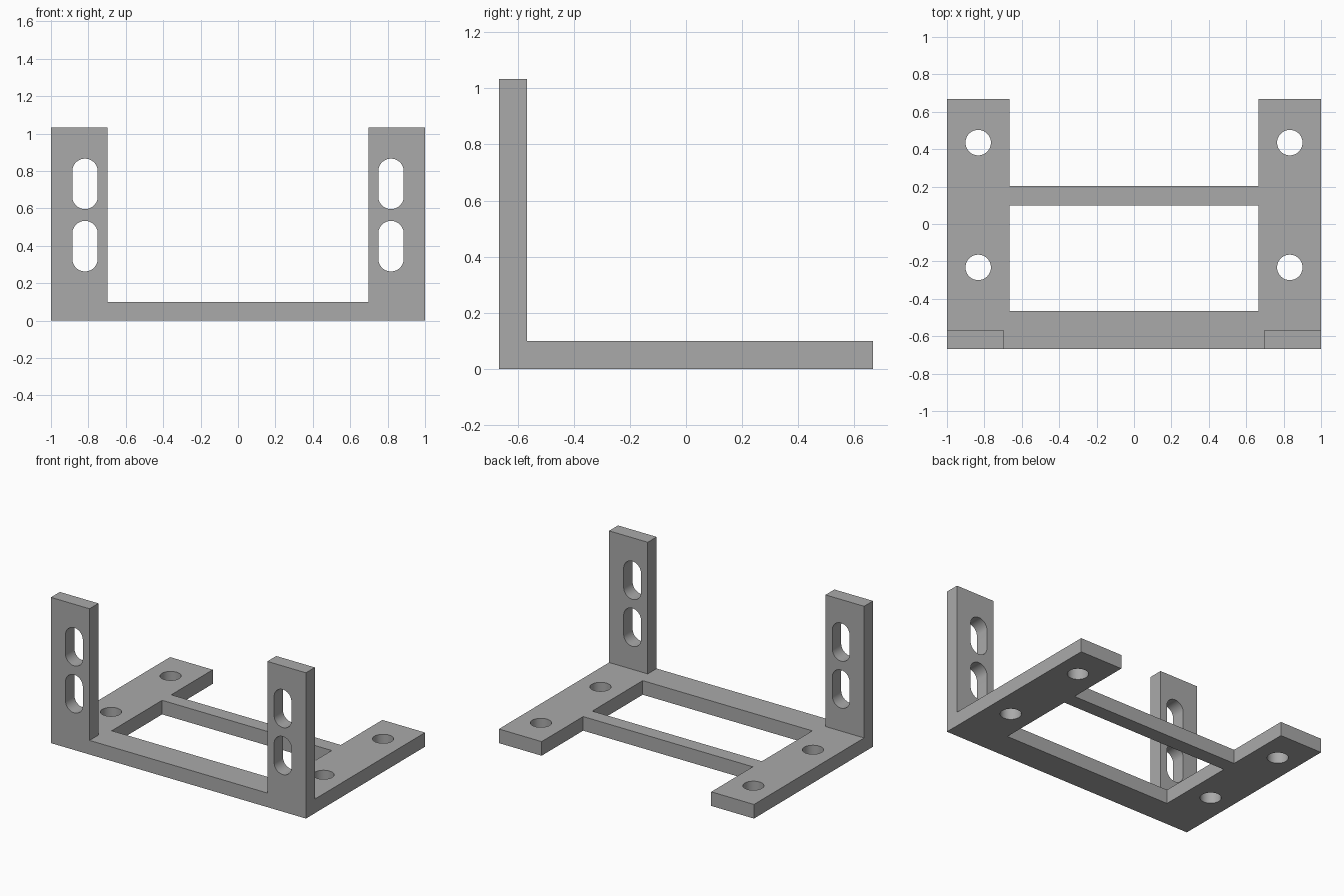
import bpy
import bmesh
from mathutils import Matrix, Vector

if "Cube" in bpy.data.objects:
    bpy.data.objects.remove(bpy.data.objects["Cube"], do_unlink=True)

# Plain grey finish
grey = bpy.data.materials.new("grey")
grey.use_nodes = True
grey.diffuse_color = (0.4, 0.4, 0.4, 1)
grey.node_tree.nodes["Principled BSDF"].inputs["Base Color"].default_value = (0.4, 0.4, 0.4, 1)

HALF_Y = 0.667
THICK = 0.1
HOLE_R = 0.068


def make_object(name, bm):
    bmesh.ops.recalc_face_normals(bm, faces=bm.faces)
    mesh = bpy.data.meshes.new(name)
    bm.to_mesh(mesh)
    bm.free()
    mesh.materials.append(grey)
    obj = bpy.data.objects.new(name, mesh)
    bpy.context.collection.objects.link(obj)
    return obj


def box(name, low, high):
    low, high = Vector(low), Vector(high)
    bm = bmesh.new()
    place = Matrix.Translation((low + high) / 2) @ Matrix.Diagonal((*(high - low), 1))
    bmesh.ops.create_cube(bm, size=1, matrix=place)
    return make_object(name, bm)


def peg(name, centre, depth, rotation=None, stretch=0):
    """Round peg; stretch pulls its halves apart in z to make a slot."""
    bm = bmesh.new()
    bmesh.ops.create_cone(bm, cap_ends=True, segments=48, radius1=HOLE_R,
                          radius2=HOLE_R, depth=depth, matrix=rotation or Matrix())
    if stretch:
        bmesh.ops.bisect_plane(bm, geom=bm.verts[:] + bm.edges[:] + bm.faces[:],
                               plane_co=(0, 0, 0), plane_no=(0, 0, 1))
        upper = [f for f in bm.faces if f.calc_center_median().z > 0]
        lower = [f for f in bm.faces if f not in upper]
        bmesh.ops.split(bm, geom=upper)
        for f_up in (True, False):
            group = {v for f in bm.faces
                     if (f.calc_center_median().z > 0) == f_up for v in f.verts}
            bmesh.ops.translate(bm, verts=list(group),
                                vec=(0, 0, stretch if f_up else -stretch))
        # A convex hull closes the straight sides between the rounded ends
        bmesh.ops.remove_doubles(bm, verts=bm.verts, dist=0.0001)
        points = [v.co.copy() for v in bm.verts]
        bm.clear()
        verts = [bm.verts.new(p) for p in points]
        bmesh.ops.convex_hull(bm, input=verts)
        bmesh.ops.dissolve_limit(bm, angle_limit=0.01, verts=bm.verts, edges=bm.edges)
    bmesh.ops.translate(bm, verts=bm.verts, vec=centre)
    return make_object(name, bm)


def boolean(target, other, operation):
    mod = target.modifiers.new(other.name, 'BOOLEAN')
    mod.operation = operation
    mod.solver = 'EXACT'
    mod.object = other
    bpy.context.view_layer.objects.active = target
    bpy.ops.object.modifier_apply(modifier=mod.name)
    bpy.data.objects.remove(other, do_unlink=True)


# Base plate with its two side rails
frame = box("bracket_frame", (-1, -HALF_Y, 0), (1, HALF_Y, THICK))

# Uprights at the front corners
for side, x0, x1 in (("left", 0.697, 1), ("right", -1, -0.697)):
    boolean(frame, box(side + "_upright", (x0, -HALF_Y, 0),
                       (x1, -HALF_Y + THICK, 1.033)), 'UNION')

# Central window and rear gap leave a thin crossbar between the rails
boolean(frame, box("window_cutter", (-0.665, -0.465, -1), (0.665, 0.1, 0.5)), 'DIFFERENCE')
boolean(frame, box("rear_gap_cutter", (-0.665, 0.202, -1), (0.665, 1, 0.5)), 'DIFFERENCE')

# Round holes in the rails and slots in the uprights
for sx in (-1, 1):
    for y in (-0.232, 0.435):
        boolean(frame, peg("hole_cutter", (sx * 0.833, y, 0), 0.5), 'DIFFERENCE')
    for z in (0.398, 0.731):
        boolean(frame, peg("slot_cutter", (sx * 0.818, -HALF_Y + THICK / 2, z), 0.4,
                           Matrix.Rotation(1.5707963, 4, 'X'), 0.067), 'DIFFERENCE')

# Smooth hole walls, crisp edges
bpy.ops.object.select_all(action='DESELECT')
frame.select_set(True)
bpy.context.view_layer.objects.active = frame
bpy.ops.object.shade_smooth_by_angle(angle=0.5)
